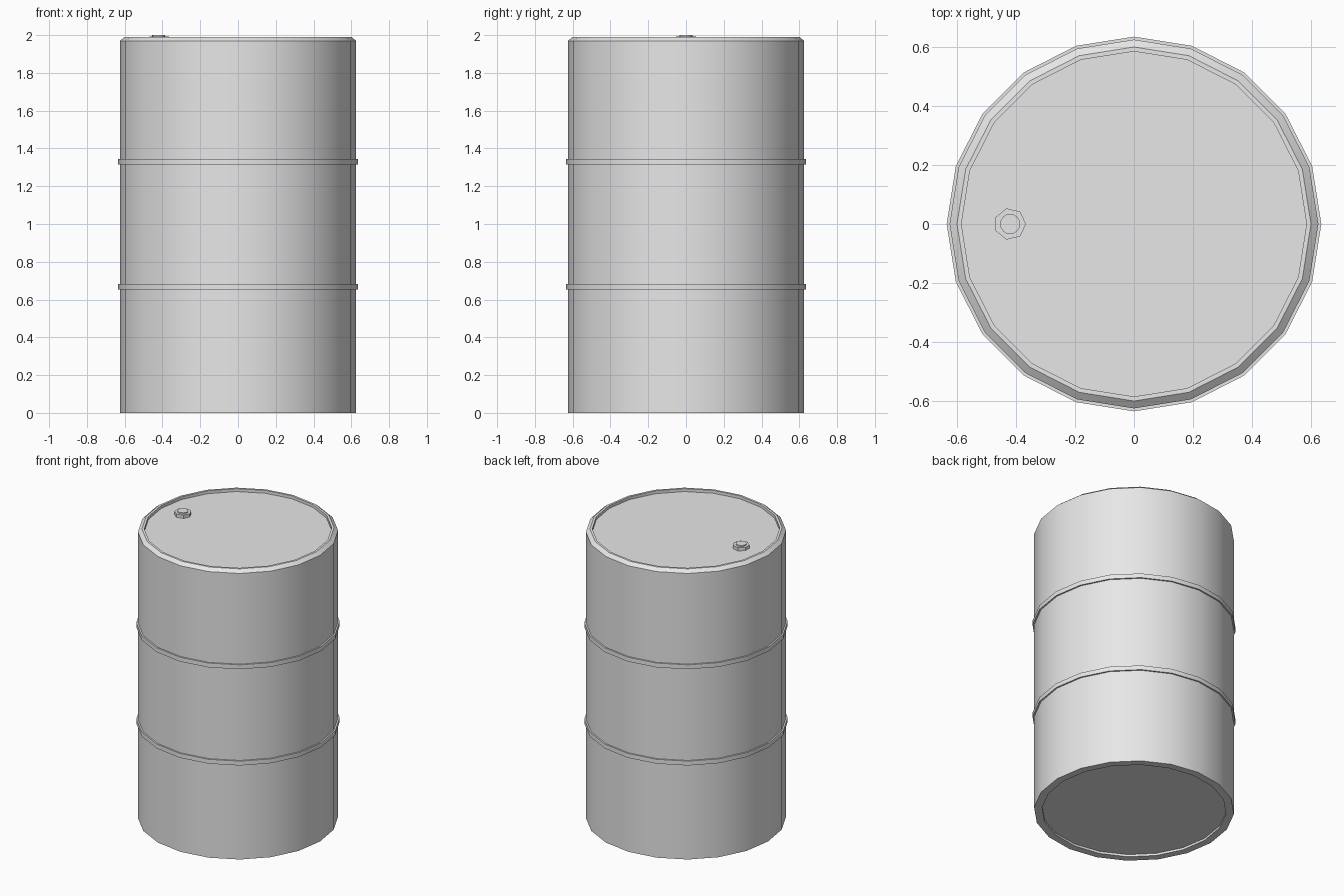
import bpy
import bmesh
from math import cos, sin, tau, radians

cube = bpy.data.objects.get("Cube")
if cube:
    bpy.data.objects.remove(cube, do_unlink=True)

steel = bpy.data.materials.new("grey_steel")
steel.use_nodes = True
grey = (0.8, 0.8, 0.8, 1)
steel.diffuse_color = grey
steel.node_tree.nodes["Principled BSDF"].inputs["Base Color"].default_value = grey


def lathe(name, profile, sides, centre=(0, 0)):
    """Turn an open (radius, z) profile, listed upwards, and cap both ends."""
    bm = bmesh.new()
    rings = [[bm.verts.new((r * cos(tau * i / sides), r * sin(tau * i / sides), z))
              for i in range(sides)] for r, z in profile]
    for low, high in zip(rings, rings[1:]):
        for i in range(sides):
            j = (i + 1) % sides
            bm.faces.new((low[i], low[j], high[j], high[i]))
    bm.faces.new(rings[0][::-1])
    bm.faces.new(rings[-1])
    mesh = bpy.data.meshes.new(name)
    bm.to_mesh(mesh)
    bm.free()
    mesh.materials.append(steel)
    obj = bpy.data.objects.new(name, mesh)
    obj.location = (*centre, 0)
    bpy.context.collection.objects.link(obj)
    bpy.ops.object.select_all(action="DESELECT")
    obj.select_set(True)
    bpy.context.view_layer.objects.active = obj
    bpy.ops.object.shade_smooth_by_angle(angle=radians(30))
    return obj


RADIUS, RIB_RADIUS, RIB_HALF = 0.625, 0.635, 0.015

# Drum shell: recessed base, wall with two ribs, chamfered rim, sunken lid
profile = [(0.575, 0.015), (0.575, 0), (RADIUS, 0)]
for z in (0.667, 1.33):
    profile += [(RADIUS, z - RIB_HALF), (RIB_RADIUS, z - RIB_HALF),
                (RIB_RADIUS, z + RIB_HALF), (RADIUS, z + RIB_HALF)]
profile += [(RADIUS, 1.97), (0.6, 1.99), (0.585, 1.99), (0.585, 1.97)]
lathe("drum_shell", profile, 20)

# Filler plug: seven-sided nut with a round cap
plug = (-0.42, 0)
lathe("plug_nut", [(0.054, 1.969), (0.054, 1.992)], 7, plug)
lathe("plug_cap", [(0.034, 1.985), (0.034, 2.0)], 16, plug)
